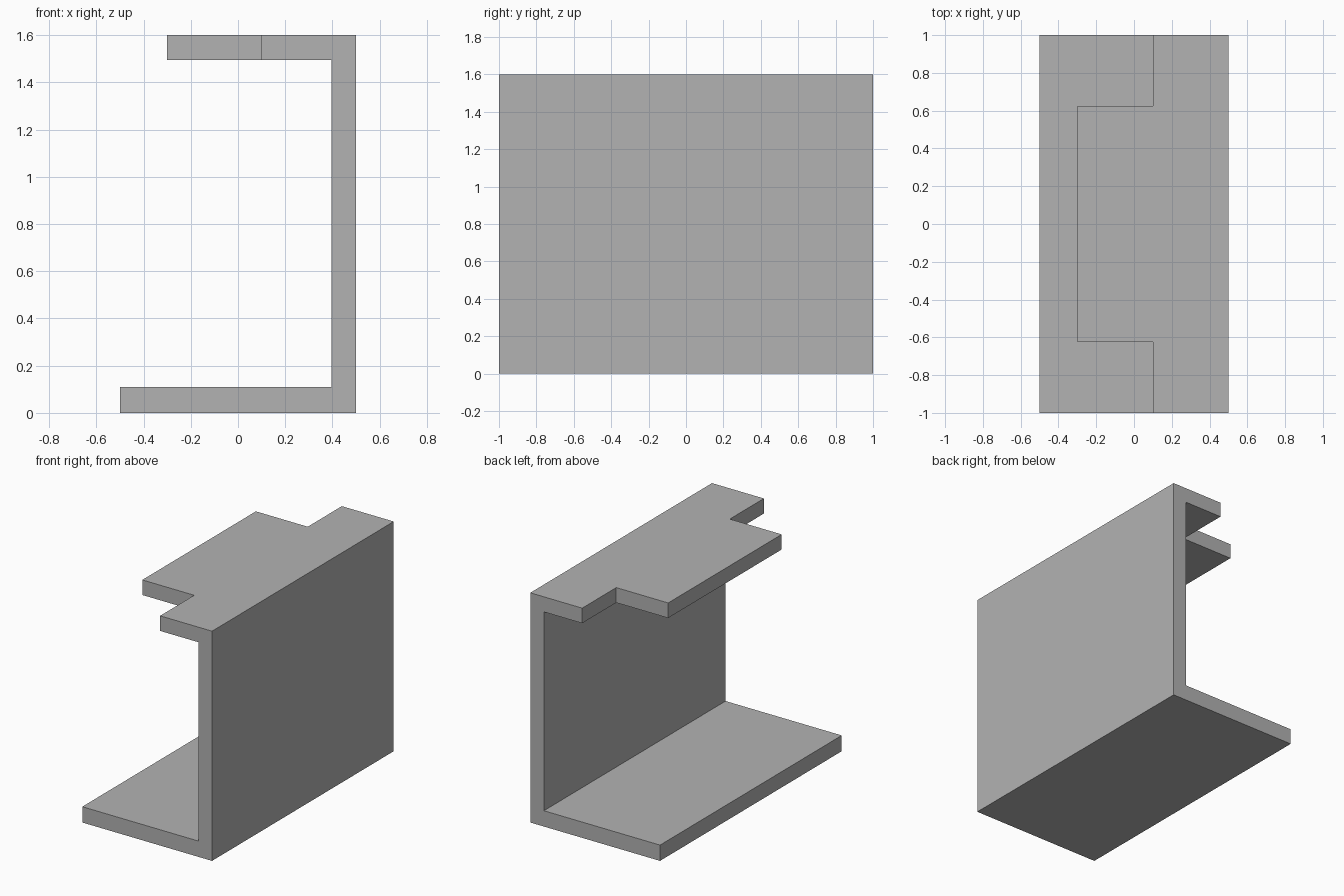
import bpy
import bmesh
import math

cube = bpy.data.objects.get("Cube")
if cube:
    bpy.data.objects.remove(cube, do_unlink=True)

HALF_LENGTH, HALF_WIDTH, HEIGHT = 1.0, 0.5, 1.6
WALL, FLOOR = 0.105, 0.11
LIP_EDGE, TAB_EDGE, TAB_HALF = 0.1, -0.3, 0.625

# Single flat grey
grey = bpy.data.materials.new("plain grey")
grey.use_nodes = True
colour = (0.448, 0.448, 0.448, 1.0)
grey.diffuse_color = colour
grey.node_tree.nodes["Principled BSDF"].inputs["Base Color"].default_value = colour

# C-shaped channel: floor, side wall and short upper lip
profile = [
    (-HALF_WIDTH, 0), (HALF_WIDTH, 0), (HALF_WIDTH, HEIGHT),
    (LIP_EDGE, HEIGHT), (LIP_EDGE, HEIGHT - WALL),
    (HALF_WIDTH - WALL, HEIGHT - WALL), (HALF_WIDTH - WALL, FLOOR),
    (-HALF_WIDTH, FLOOR),
]
bm = bmesh.new()
face = bm.faces.new([bm.verts.new((x, -HALF_LENGTH, z)) for x, z in profile])
extruded = bmesh.ops.extrude_face_region(bm, geom=[face], use_keep_orig=True)["geom"]
verts = [g for g in extruded if isinstance(g, bmesh.types.BMVert)]
bmesh.ops.translate(bm, verts=verts, vec=(0, 2 * HALF_LENGTH, 0))
bmesh.ops.recalc_face_normals(bm, faces=bm.faces[:])

# Wide tab pulled out of the middle of the lip
for y in (-TAB_HALF, TAB_HALF):
    bmesh.ops.bisect_plane(bm, geom=bm.verts[:] + bm.edges[:] + bm.faces[:],
                           plane_co=(0, y, 0), plane_no=(0, 1, 0))
for f in bm.faces:
    c = f.calc_center_median()
    if f.normal.x < -0.9 and abs(c.x - LIP_EDGE) < 0.01 and abs(c.y) < 0.01:
        tab = f
extruded = bmesh.ops.extrude_face_region(bm, geom=[tab])["geom"]
verts = [g for g in extruded if isinstance(g, bmesh.types.BMVert)]
bmesh.ops.translate(bm, verts=verts, vec=(TAB_EDGE - LIP_EDGE, 0, 0))

# Merge the flat faces back together
bmesh.ops.dissolve_limit(bm, angle_limit=math.radians(1),
                         verts=bm.verts[:], edges=bm.edges[:])
bmesh.ops.recalc_face_normals(bm, faces=bm.faces[:])

mesh = bpy.data.meshes.new("channel_bracket")
bm.to_mesh(mesh)
bm.free()
mesh.materials.append(grey)
bracket = bpy.data.objects.new("channel_bracket", mesh)
bpy.context.collection.objects.link(bracket)
